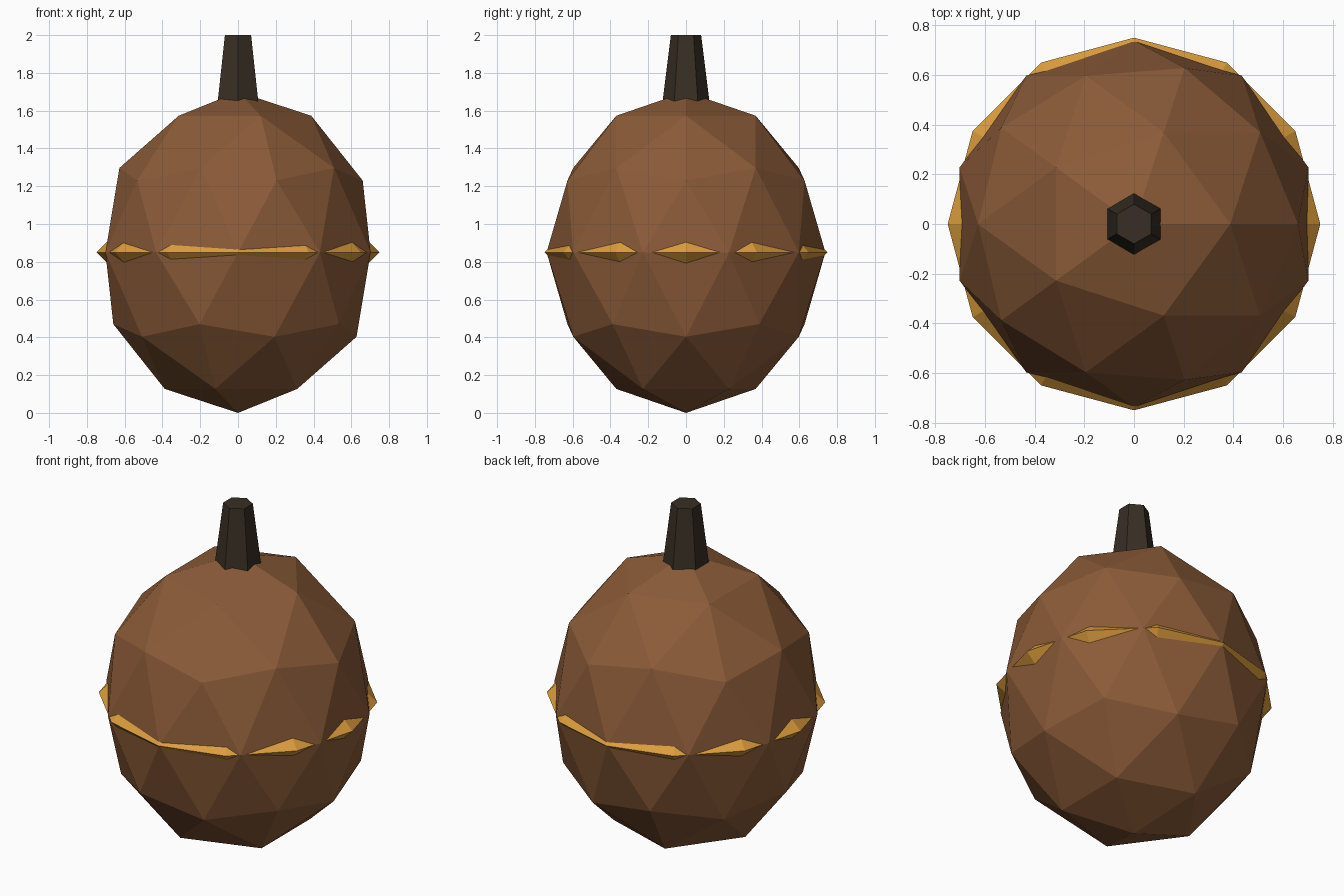
import bpy

if "Cube" in bpy.data.objects:
    bpy.data.objects.remove(bpy.data.objects["Cube"])


def finish(obj, name, color):
    obj.name = name
    mat = bpy.data.materials.new(name + "_material")
    mat.diffuse_color = (*color, 1.0)
    mat.use_nodes = True
    mat.node_tree.nodes["Principled BSDF"].inputs["Base Color"].default_value = mat.diffuse_color
    obj.data.materials.append(mat)
    bpy.ops.object.transform_apply(location=True, rotation=True, scale=True)
    bpy.ops.object.shade_flat()


# Faceted, slightly tall body
bpy.ops.mesh.primitive_ico_sphere_add(subdivisions=2, radius=1, location=(0, 0, 0.85))
body = bpy.context.object
body.scale = (0.738, 0.738, 0.85)
finish(body, "body", (0.26, 0.105, 0.04))

# Diamond-section ring that breaks through the body around the middle
bpy.ops.mesh.primitive_torus_add(major_segments=12, minor_segments=4,
                                 major_radius=0.69, minor_radius=0.06,
                                 location=(0, 0, 0.85))
finish(bpy.context.object, "band", (0.72, 0.34, 0.045))

# Tapered six-sided stem
bpy.ops.mesh.primitive_cone_add(vertices=6, radius1=0.13, radius2=0.08,
                                depth=0.4, location=(0, 0, 1.8))
finish(bpy.context.object, "stem", (0.04, 0.028, 0.018))
